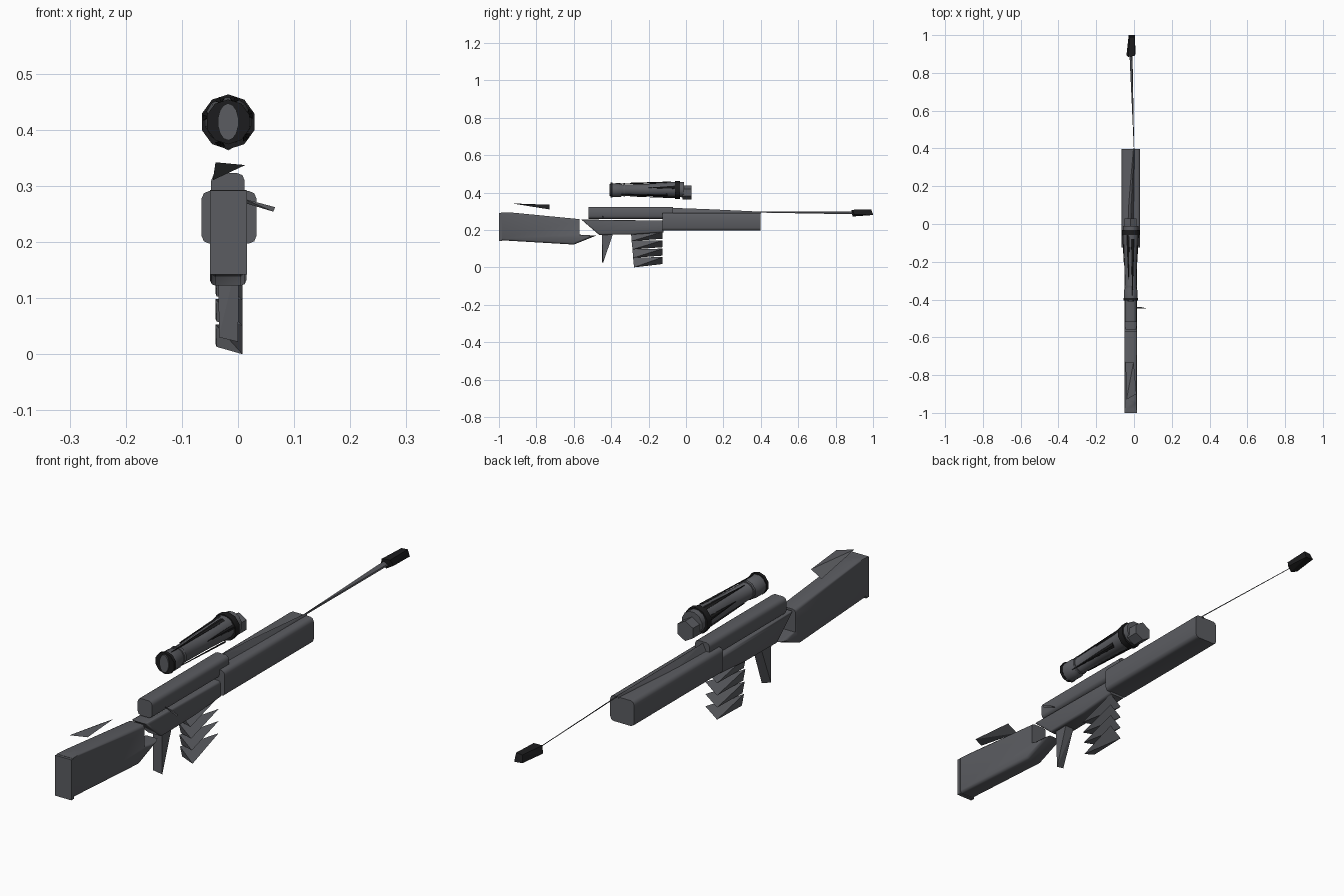
import bpy, bmesh, math
from mathutils import Vector

if "Cube" in bpy.data.objects:
    bpy.data.objects.remove(bpy.data.objects["Cube"])

CX = -0.0175  # centre line of the body


def material(name, rgb):
    m = bpy.data.materials.new(name)
    m.diffuse_color = (*rgb, 1)
    m.use_nodes = True
    m.node_tree.nodes["Principled BSDF"].inputs["Base Color"].default_value = m.diffuse_color
    return m


GREY = material("gunmetal grey", (0.105, 0.108, 0.12))
BLACK = material("near black", (0.012, 0.012, 0.013))


def finish(name, bm, mat, angle=None):
    bmesh.ops.recalc_face_normals(bm, faces=bm.faces[:])
    me = bpy.data.meshes.new(name)
    bm.to_mesh(me)
    bm.free()
    ob = bpy.data.objects.new(name, me)
    bpy.context.collection.objects.link(ob)
    me.materials.append(mat)
    if angle:
        bpy.ops.object.select_all(action='DESELECT')
        ob.select_set(True)
        bpy.context.view_layer.objects.active = ob
        bpy.ops.object.shade_smooth_by_angle(angle=math.radians(angle))
    return ob


def hull(name, points, mat=GREY):
    """Convex faceted solid around a few points."""
    bm = bmesh.new()
    vs = [bm.verts.new(p) for p in points]
    bmesh.ops.convex_hull(bm, input=vs)
    return finish(name, bm, mat)


def slab(name, profile, x0, x1, bevel=0.0):
    """Side profile (y, z) extruded across x."""
    bm = bmesh.new()
    f = bm.faces.new([bm.verts.new((x0, y, z)) for y, z in profile])
    r = bmesh.ops.extrude_face_region(bm, geom=[f])
    for v in r["geom"]:
        if isinstance(v, bmesh.types.BMVert):
            v.co.x = x1
    if bevel:
        long_edges = [e for e in bm.edges
                      if abs(e.verts[0].co.x - e.verts[1].co.x) < 1e-5
                      and abs(e.verts[0].co.y - e.verts[1].co.y) > 0.08]
        bmesh.ops.bevel(bm, geom=long_edges, offset=bevel, segments=2,
                        profile=0.5, affect='EDGES')
    return finish(name, bm, GREY, 50)


def tube(name, rings, sides=10, mat=GREY, angle=40):
    """Loft along y through rings of (x, y, z, radius)."""
    bm = bmesh.new()
    loops = []
    for x, y, z, r in rings:
        loops.append([bm.verts.new((x + r * math.cos(a), y, z + r * math.sin(a)))
                      for a in [2 * math.pi * (i + 0.5) / sides for i in range(sides)]])
    for a, b in zip(loops, loops[1:]):
        for i in range(sides):
            j = (i + 1) % sides
            bm.faces.new((a[i], a[j], b[j], b[i]))
    bm.faces.new(loops[0])
    bm.faces.new(loops[-1])
    return finish(name, bm, mat, angle)


# Shoulder stock and butt plate
slab("stock", [(-0.99, 0.293), (-0.93, 0.293), (-0.57, 0.258), (-0.57, 0.175),
               (-0.48, 0.17), (-0.6, 0.122), (-0.99, 0.145)], -0.05, 0.015, 0.01)
slab("butt_plate", [(-1.0, 0.292), (-0.985, 0.292), (-0.985, 0.142), (-1.0, 0.142)],
     -0.05, 0.016)

# Loose cheek rest above the stock
hull("cheek_rest", [(-0.04, -0.93, 0.342), (0.013, -0.9, 0.337),
                    (-0.045, -0.73, 0.31), (-0.002, -0.73, 0.335)])

# Receiver, upper tube and fore-end
slab("receiver", [(-0.56, 0.256), (-0.12, 0.25), (-0.12, 0.188),
                  (-0.28, 0.176), (-0.465, 0.174)], -0.05, 0.015, 0.008)
slab("upper_housing", [(-0.52, 0.323), (-0.07, 0.323), (-0.07, 0.26), (-0.52, 0.26)],
     -0.048, 0.012, 0.014)
slab("fore_end", [(-0.125, 0.291), (0.397, 0.291), (0.397, 0.197), (-0.125, 0.197)],
     -0.065, 0.033, 0.014)
hull("barrel_top", [(-0.035, -0.07, 0.288), (-0.005, -0.07, 0.288), (-0.02, -0.07, 0.318),
                    (-0.03, 0.1, 0.288), (0.0, 0.1, 0.288), (-0.015, 0.1, 0.312),
                    (-0.004, 0.4, 0.288), (0.004, 0.4, 0.288), (0.0, 0.4, 0.298)])

# Thin barrel that widens toward the muzzle
hull("barrel", [(0.0, 0.38, 0.299), (0.001, 0.38, 0.293), (-0.024, 0.9, 0.298),
                (-0.008, 0.9, 0.284), (-0.01, 0.9, 0.289)])
hull("muzzle", [(-0.04, 0.895, 0.282), (-0.03, 0.885, 0.306), (0.002, 0.89, 0.308),
                (0.008, 0.9, 0.284), (-0.015, 0.89, 0.272),
                (-0.028, 1.0, 0.283), (-0.022, 0.99, 0.308), (0.004, 0.99, 0.31),
                (0.005, 1.0, 0.28)], BLACK)

# Scope tube, end bells and rings
SZ = 0.414
tube("scope", [(CX, -0.4, 0.412, 0.037), (CX, -0.35, 0.412, 0.037),
               (CX, -0.34, 0.413, 0.031), (CX, -0.2, SZ, 0.034),
               (CX, -0.06, 0.417, 0.042), (CX, -0.01, 0.415, 0.042)], 12)
tube("scope_front_bell", [(CX, -0.02, 0.4, 0.037), (CX, 0.03, 0.4, 0.037)], 6)
for label, y, r, w in (("rear", -0.398, 0.04, 0.012), ("middle", -0.33, 0.035, 0.01),
                       ("front", -0.045, 0.049, 0.025)):
    tube("scope_ring_" + label, [(CX, y - w / 2, SZ, r), (CX, y + w / 2, SZ, r)], 10, BLACK if label != "middle" else GREY)

# Rear lens on the scope
lens = tube("rear_lens", [(0, -0.409, 0, 0.03), (0, -0.403, 0, 0.03)], 14)
lens.location = (CX, 0, 0.414)
lens.scale = (0.62, 1, 1.1)

# Dark slivers running along the scope
for i, (ang, y0, y1) in enumerate([(20, -0.2, -0.05), (75, -0.38, -0.08), (110, -0.3, -0.05),
                                   (165, -0.22, -0.05), (250, -0.3, -0.06), (320, -0.35, -0.1)]):
    a = math.radians(ang)
    pts = []
    for y, r, w in ((y0, 0.034, 0.03), (y1, 0.044, 0.22)):
        for da, k in ((-w, 0), (w, 0), (0, 0.003)):
            pts.append((CX + (r + k) * math.cos(a + da), y, SZ + (r + k) * math.sin(a + da)))
    hull("scope_sliver_%d" % i, pts, BLACK)

# Curved bolt handle on the right side
hull("bolt_handle", [(0.01, -0.446, 0.277), (0.01, -0.44, 0.27), (0.04, -0.44, 0.269),
                     (0.066, -0.447, 0.262), (0.063, -0.447, 0.254)])

# Blade-shaped grip
hull("grip", [(-0.035, -0.45, 0.18), (0.002, -0.45, 0.18), (-0.035, -0.39, 0.18),
              (0.002, -0.39, 0.18), (-0.034, -0.449, 0.03), (0.0, -0.444, 0.022)])

# Magazine made of four stacked wedges
for i in range(4):
    top = 0.188 - i * 0.045
    s = 0.004 * i
    hull("magazine_wedge_%d" % (i + 1),
         [(-0.04, -0.295 + s, top), (0.008, -0.29 + s, top - 0.047 if i < 3 else 0.0),
          (-0.038, -0.285 + s, top - 0.04),
          (-0.04, -0.125, top - 0.035), (0.008, -0.125, top + 0.002)])
